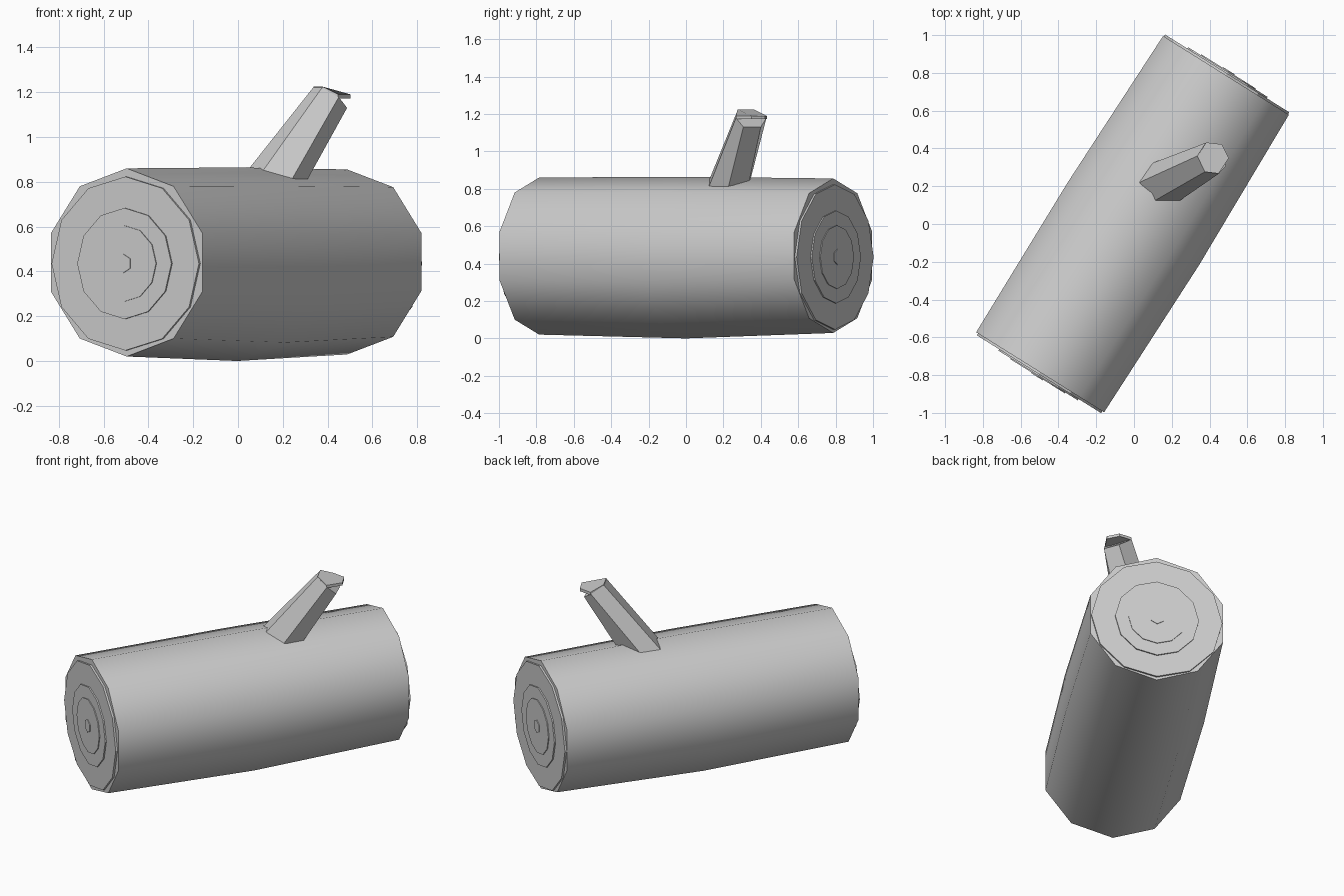
import bpy, math
from mathutils import Vector

if "Cube" in bpy.data.objects:
    bpy.data.objects.remove(bpy.data.objects["Cube"])

wood = bpy.data.materials.new("grey_wood")
wood.diffuse_color = (0.6, 0.6, 0.6, 1)
wood.use_nodes = True
wood.node_tree.nodes["Principled BSDF"].inputs["Base Color"].default_value = wood.diffuse_color

FRONT = Vector((-0.497, -0.785, 0.44))
BACK = Vector((0.487, 0.787, 0.442))
AXIS = Vector((BACK.x - FRONT.x, BACK.y - FRONT.y, 0)).normalized()
SIDE = Vector((AXIS.y, -AXIS.x, 0))
UP = Vector((0, 0, 1))


def ring(centre, radius, sides, phase=math.pi / 2):
    """Regular polygon standing across the log axis."""
    return [centre + radius * (math.cos(a) * SIDE + math.sin(a) * UP)
            for a in (phase + i * math.tau / sides for i in range(sides))]


def loft(name, rings, smooth=False):
    """Closed solid through a series of equal-sided rings."""
    n = len(rings[0])
    verts = [v for r in rings for v in r]
    faces = [tuple(range(n))[::-1],
             tuple(range((len(rings) - 1) * n, len(rings) * n))]
    for k in range(len(rings) - 1):
        for i in range(n):
            j = (i + 1) % n
            faces.append((k * n + i, k * n + j, (k + 1) * n + j, (k + 1) * n + i))
    mesh = bpy.data.meshes.new(name)
    mesh.from_pydata(verts, [], faces)
    mesh.materials.append(wood)
    obj = bpy.data.objects.new(name, mesh)
    bpy.context.collection.objects.link(obj)
    # consistent outward normals
    bpy.ops.object.select_all(action='DESELECT')
    obj.select_set(True)
    bpy.context.view_layer.objects.active = obj
    bpy.ops.object.mode_set(mode='EDIT')
    bpy.ops.mesh.select_all(action='SELECT')
    bpy.ops.mesh.normals_make_consistent(inside=False)
    bpy.ops.object.mode_set(mode='OBJECT')
    if smooth:
        bpy.ops.object.shade_smooth_by_angle(angle=math.radians(42))
    return obj


# Trunk: ten-sided, slightly thicker in the middle
loft("log_trunk", [ring(FRONT, 0.42, 10),
                   ring(Vector((-0.004, 0, 0.432)), 0.432, 10),
                   ring(BACK, 0.413, 10)], smooth=True)

# Growth rings: stacked thin discs on both cut ends
DISCS = [("outer_ring", 0.388, 12, 0.012), ("middle_ring", 0.248, 12, 0.020),
         ("inner_ring", 0.17, 12, 0.025), ("core", 0.042, 6, 0.029)]
for end, centre, out in (("front", FRONT, -AXIS), ("back", BACK, AXIS)):
    base = Vector((centre.x, centre.y, 0.435))
    for part, radius, sides, height in DISCS:
        loft(f"{end}_{part}", [ring(base - out * 0.01, radius, sides),
                               ring(base + out * height, radius, sides)])

# Branch stub: six-sided, leaning, with a slanted cut
low = [Vector(p) for p in ((0.05, 0.23, 0.86), (0.112, 0.125, 0.85), (0.24, 0.122, 0.81),
                           (0.31, 0.227, 0.81), (0.25, 0.333, 0.82), (0.125, 0.333, 0.86))]
high = [Vector(p) for p in ((0.335, 0.36, 1.22), (0.375, 0.276, 1.22), (0.45, 0.267, 1.178),
                            (0.487, 0.307, 1.13), (0.45, 0.40, 1.13), (0.38, 0.43, 1.178))]
sunk = [a - 0.3 * (b - a) for a, b in zip(low, high)]
loft("branch", [sunk, high])

# Thin lip overhanging the cut end of the branch
lip = [Vector(p) for p in ((0.337, 0.36, 1.225), (0.377, 0.276, 1.225), (0.447, 0.267, 1.19),
                           (0.502, 0.35, 1.19), (0.465, 0.422, 1.19), (0.382, 0.432, 1.19))]
loft("branch_lip", [[v - UP * 0.018 for v in lip], lip])

# Rest the lowest point on the ground
bpy.context.view_layer.update()
meshes = [o for o in bpy.data.objects if o.type == 'MESH']
floor = min(v.co.z for o in meshes for v in o.data.vertices)
for o in meshes:
    o.location.z -= floor
